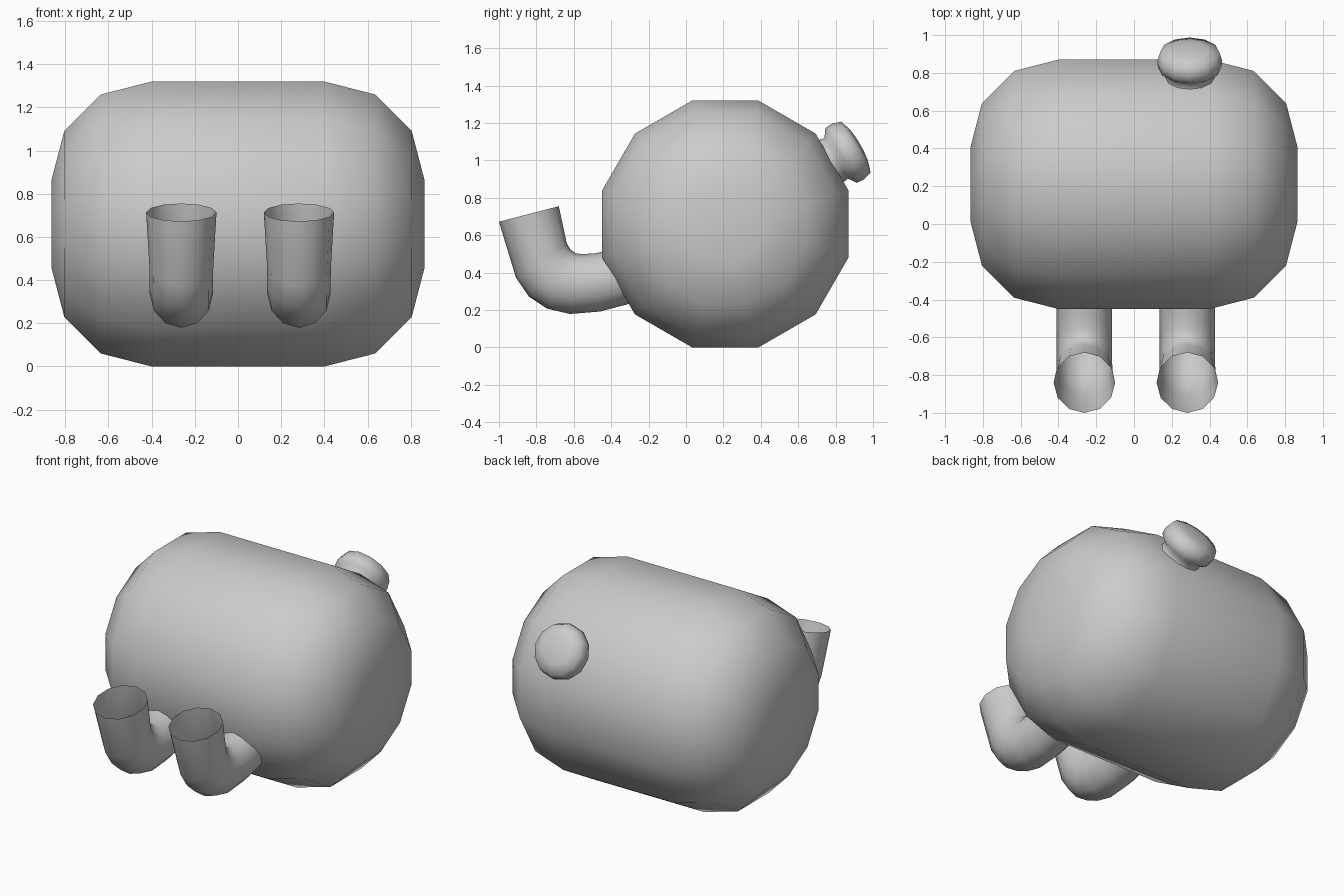
import bpy, bmesh
from math import sin, cos, pi, radians
from mathutils import Vector

if "Cube" in bpy.data.objects:
    bpy.data.objects.remove(bpy.data.objects["Cube"])

SIDES = 12


def skin(name, rings, cap_start=False, cap_end=False):
    """Join a series of equal-length rings into a smooth tube."""
    bm = bmesh.new()
    loops = [[bm.verts.new(p) for p in ring] for ring in rings]
    for a, b in zip(loops, loops[1:]):
        for i in range(SIDES):
            j = (i + 1) % SIDES
            bm.faces.new((a[i], a[j], b[j], b[i]))
    if cap_start:
        bm.faces.new(loops[0][::-1])
    if cap_end:
        bm.faces.new(loops[-1])
    bmesh.ops.recalc_face_normals(bm, faces=bm.faces)
    for f in bm.faces:
        f.smooth = True
    mesh = bpy.data.meshes.new(name)
    bm.to_mesh(mesh)
    bm.free()
    obj = bpy.data.objects.new(name, mesh)
    bpy.context.collection.objects.link(obj)
    return obj


def ring(center, u, v, phase=0.0):
    """Elliptical ring spanned by the half-axis vectors u and v."""
    angles = [2 * pi * i / SIDES + phase for i in range(SIDES)]
    return [center + u * cos(a) + v * sin(a) for a in angles]


X, Y, Z = Vector((1, 0, 0)), Vector((0, 1, 0)), Vector((0, 0, 1))

# Barrel body lying along x, with rounded ends
half = [(0.40, 0.66), (0.635, 0.60), (0.805, 0.43), (0.865, 0.20)]
profile = [(-x, r) for x, r in reversed(half)] + half
k = 1 / cos(pi / SIDES)
skin("body", [ring(Vector((x, 0.21, 0.66)), Y * r * k, Z * r * k, pi / SIDES)
              for x, r in profile], True, True)

# Two bent open pipes on the front: outer (y, z), inner (y, z), half width
sections = [
    ((-1.00, 0.672), (-0.68, 0.755), 0.163),
    ((-0.909, 0.373), (-0.637, 0.555), 0.148),
    ((-0.840, 0.272), (-0.616, 0.523), 0.147),
    ((-0.744, 0.208), (-0.589, 0.503), 0.147),
    ((-0.620, 0.179), (-0.555, 0.499), 0.147),
    ((-0.461, 0.192), (-0.490, 0.503), 0.147),
    ((-0.250, 0.247), (-0.330, 0.535), 0.147),
]
for name, x in (("left_pipe", -0.2625), ("right_pipe", 0.2825)):
    rings = []
    for outer, inner, width in sections:
        a, b = Vector((x, *outer)), Vector((x, *inner))
        rings.append(ring((a + b) / 2, X * width, (b - a) / 2))
    skin(name, rings)

# Round knob on the upper back: distance along its axis, radius
axis = Vector((0, cos(radians(30)), sin(radians(30))))
side = axis.cross(X)
base = Vector((0.295, 0.777, 0.996))
knob = [(-0.03, 0.132), (0.0, 0.13), (0.03, 0.125), (0.06, 0.168),
        (0.10, 0.172), (0.152, 0.157), (0.172, 0.09), (0.178, 0.03)]
skin("knob", [ring(base + axis * d, X * r, side * r) for d, r in knob],
     True, True)
